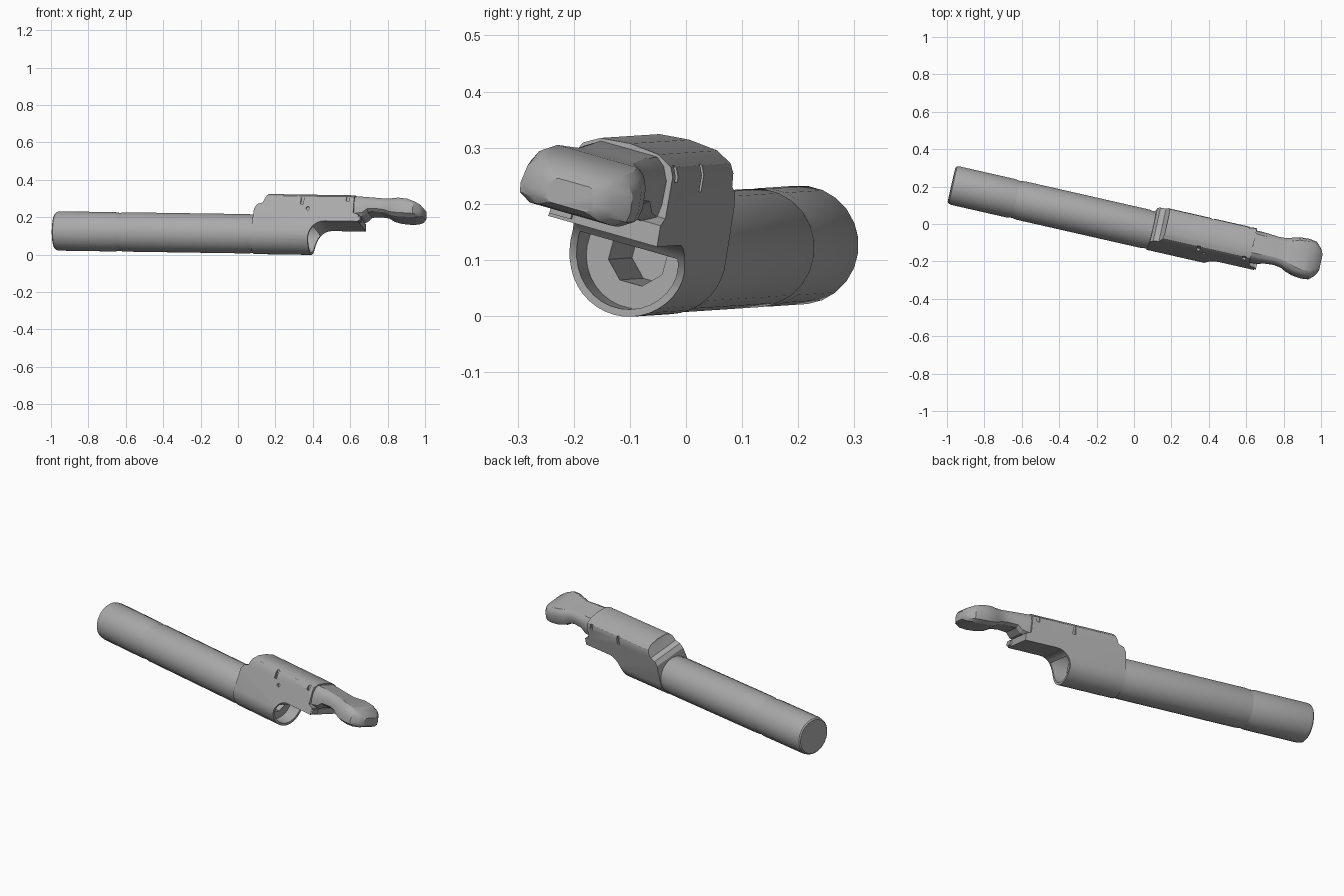
import bpy, bmesh
from math import sin, cos, pi, radians
from mathutils import Matrix

cube = bpy.data.objects.get("Cube")
if cube:
    bpy.data.objects.remove(cube)

metal = bpy.data.materials.new("grey metal")
GREY = (0.4, 0.4, 0.4, 1)
metal.use_nodes = True
metal.diffuse_color = GREY
metal.node_tree.nodes["Principled BSDF"].inputs["Base Color"].default_value = GREY

# Parts are made along x, then posed together: turned, pitched and rolled
POSE = (Matrix.Translation((0, -0.012, 0.1125))
        @ Matrix.Rotation(radians(-12.8), 4, "Z")
        @ Matrix.Rotation(radians(0.83), 4, "Y")
        @ Matrix.Rotation(radians(-15.5), 4, "X"))


def loft(name, rings):
    """Skin a list of equal point rings and cap both ends."""
    bm = bmesh.new()
    loops = [[bm.verts.new(p) for p in ring] for ring in rings]
    n = len(loops[0])
    for a, b in zip(loops, loops[1:]):
        for i in range(n):
            j = (i + 1) % n
            bm.faces.new((a[i], a[j], b[j], b[i]))
    bm.faces.new(loops[0])
    bm.faces.new(loops[-1])
    bmesh.ops.recalc_face_normals(bm, faces=bm.faces)
    mesh = bpy.data.meshes.new(name)
    bm.to_mesh(mesh)
    bm.free()
    mesh.materials.append(metal)
    obj = bpy.data.objects.new(name, mesh)
    bpy.context.collection.objects.link(obj)
    return obj


def lathe(name, profile, sides):
    turn = [2 * pi * (i + 0.5) / sides for i in range(sides)]
    return loft(name, [[(u, r * cos(t), r * sin(t)) for t in turn] for u, r in profile])


def box(name, u, v, w):
    return loft(name, [[(x, v[0], w[0]), (x, v[1], w[0]), (x, v[1], w[1]), (x, v[0], w[1])] for x in u])


def select(obj):
    bpy.ops.object.select_all(action="DESELECT")
    obj.select_set(True)
    bpy.context.view_layer.objects.active = obj


def combine(obj, tool, operation):
    select(obj)
    mod = obj.modifiers.new("cut", "BOOLEAN")
    mod.object, mod.operation, mod.solver = tool, operation, "EXACT"
    bpy.ops.object.modifier_apply(modifier=mod.name)
    bpy.data.objects.remove(tool)


# Long tube with a shallow joint and rounded rear rim
tube = lathe("tube", [(-1.0, 0.095), (-0.994, 0.102), (-0.975, 0.106), (-0.675, 0.106),
                      (-0.65, 0.102), (-0.645, 0.102), (-0.62, 0.106), (0.06, 0.106),
                      (0.075, 0.103), (0.12, 0.103)], 24)

# Housing section: round underneath, slightly tapered walls, crowned top
section = [(0.108 * cos(t), 0.108 * sin(t)) for t in [pi + pi * i / 20 for i in range(21)]]
section += [(0.091, 0.175), (0.083, 0.191), (0.055, 0.207), (0.0, 0.212),
            (-0.055, 0.207), (-0.083, 0.191), (-0.091, 0.175)]
housing = loft("housing", [[(u, v, w) for v, w in section] for u in (0.05, 0.7)])

# Side outline: stepped back, filleted undercut and front lip
fillet = [(0.49 - 0.085 * cos(t), -0.05 + 0.1 * sin(t)) for t in [pi / 2 * i / 8 for i in range(9)]]
outline = [(0.085, -0.2), (0.405, -0.2)] + fillet + [
    (0.675, 0.05), (0.675, 0.088), (0.645, 0.1), (0.64, 0.25), (0.172, 0.25),
    (0.165, 0.2), (0.145, 0.15), (0.115, 0.14), (0.1, 0.115)]
combine(housing, loft("outline_cutter", [[(u, v, w) for u, w in outline] for v in (-0.3, 0.3)]), "INTERSECT")

# Open mouth with a faceted bore
combine(housing, lathe("mouth_cutter", [(0.33, 0.095), (0.43, 0.095)], 32), "DIFFERENCE")
combine(housing, lathe("bore_cutter", [(0.14, 0.055), (0.36, 0.055)], 8), "DIFFERENCE")

# Slots, seam notches and pin holes on both walls
for s in (-1, 1):
    wall = sorted((s * 0.08, s * 0.12))
    mid = 0.38 + 0.02 * s
    combine(housing, box("slot_cutter", (mid - 0.008, mid + 0.008), wall, (0.145, 0.25)), "DIFFERENCE")
    combine(housing, box("notch_cutter", (0.6, 0.618), wall, (0.165, 0.25)), "DIFFERENCE")
pin = lathe("pin_cutter", [(-0.12, 0.01), (-0.088, 0.01)], 12)
pin.data.transform(Matrix.Translation((0.395, 0, 0.12)) @ Matrix.Rotation(pi / 2, 4, "Z"))
combine(housing, pin, "DIFFERENCE")

# Thumb lever: station, half width, crown half width, underside, top
stations = [(0.62, 0.086, 0.055, 0.075, 0.203), (0.69, 0.084, 0.052, 0.09, 0.2),
            (0.715, 0.08, 0.05, 0.115, 0.199), (0.77, 0.076, 0.05, 0.118, 0.195),
            (0.81, 0.08, 0.052, 0.112, 0.192), (0.84, 0.092, 0.06, 0.096, 0.192),
            (0.88, 0.104, 0.076, 0.088, 0.192), (0.93, 0.109, 0.08, 0.085, 0.186),
            (0.97, 0.104, 0.07, 0.086, 0.174), (1.0, 0.075, 0.05, 0.09, 0.16),
            (1.015, 0.045, 0.03, 0.1, 0.145)]
rings = []
for u, half, crown, low, top in stations:
    h = top - low
    side = [(half * 0.75, low), (half * 0.97, low + 0.15 * h), (half, low + 0.35 * h),
            (half * 0.96, low + 0.7 * h), ((half + crown) / 2, low + 0.9 * h), (crown, top)]
    rings.append([(u, v, w) for v, w in side] + [(u, -v, w) for v, w in reversed(side)])
lever = loft("thumb_lever", rings)

# Small tab on the front lip
tab = box("lip_tab", (0.66, 0.685), (-0.1, -0.06), (0.056, 0.08))

for part in (tube, housing, lever, tab):
    part.data.transform(POSE)
    select(part)
    bpy.ops.object.shade_smooth_by_angle(angle=radians(28))
